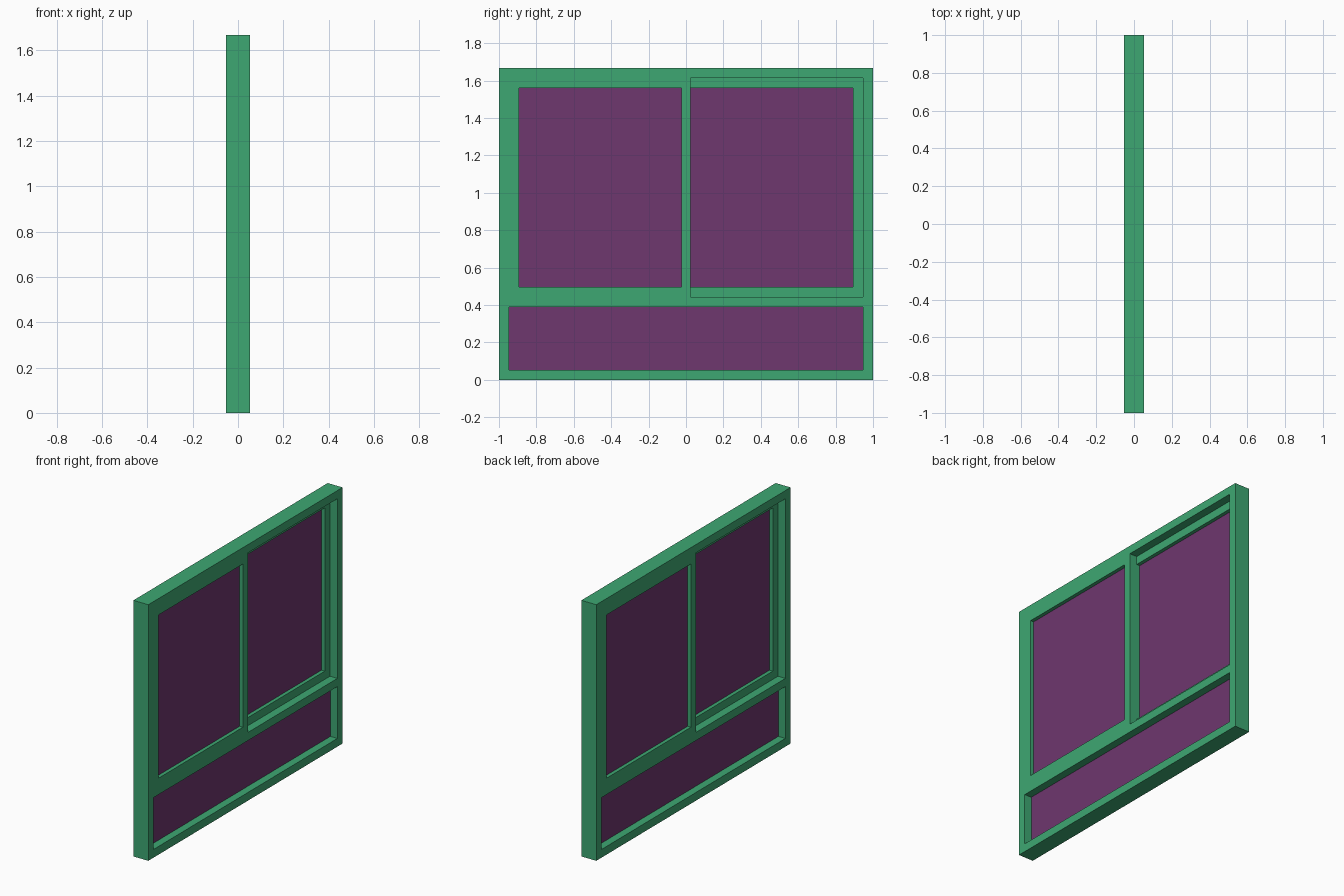
import bpy
import bmesh

if "Cube" in bpy.data.objects:
    bpy.data.objects.remove(bpy.data.objects["Cube"])

W = 0.0535            # member width, also sash depth and half the frame depth
TOP = 1.668
RAIL = 0.391          # underside of the cross rail
MEET = 0.0245         # half width of the overlapping meeting stiles
GLASS = 0.006


def material(name, color):
    m = bpy.data.materials.new(name)
    m.diffuse_color = color
    m.use_nodes = True
    m.node_tree.nodes["Principled BSDF"].inputs["Base Color"].default_value = m.diffuse_color
    return m


green = material("painted_frame", (0.048, 0.39, 0.17, 1))
purple = material("tinted_glass", (0.156, 0.038, 0.156, 1))


def panel(name, ys, zs, holes, x, depth, mat):
    """Flat grid in the YZ plane with some cells left open, thickened along x."""
    bm = bmesh.new()
    grid = [[bm.verts.new((0, y, z)) for z in zs] for y in ys]
    for i in range(len(ys) - 1):
        for j in range(len(zs) - 1):
            if (i, j) not in holes:
                bm.faces.new((grid[i][j], grid[i + 1][j],
                              grid[i + 1][j + 1], grid[i][j + 1]))
    mesh = bpy.data.meshes.new(name)
    bm.to_mesh(mesh)
    bm.free()
    mesh.materials.append(mat)
    ob = bpy.data.objects.new(name, mesh)
    ob.location.x = x
    bpy.context.collection.objects.link(ob)
    mod = ob.modifiers.new("thickness", 'SOLIDIFY')
    mod.thickness = depth
    mod.offset = 0
    return ob


# Outer frame with a lower light and an upper sliding opening
panel("outer_frame", [-1, -1 + W, 1 - W, 1],
      [0, W, RAIL, RAIL + W, TOP - W, TOP],
      {(1, 1), (1, 3)}, 0, 2 * W, green)

# Fixed lower pane
panel("lower_glass", [-1 + W, 1 - W], [W, RAIL], set(), 0, GLASS, purple)

# Two sliding sashes, one on each track
z0, z1 = RAIL + W, TOP - W
for side, label in ((1, "left"), (-1, "right")):
    ys = sorted(side * y for y in (-1 + W, -1 + 2 * W, -MEET, MEET))
    zs = [z0, z0 + W, z1 - W, z1]
    x = side * W / 2
    panel(label + "_sash", ys, zs, {(1, 1)}, x, W, green)
    panel(label + "_glass", ys[1:3], zs[1:3], set(), x, GLASS, purple)
